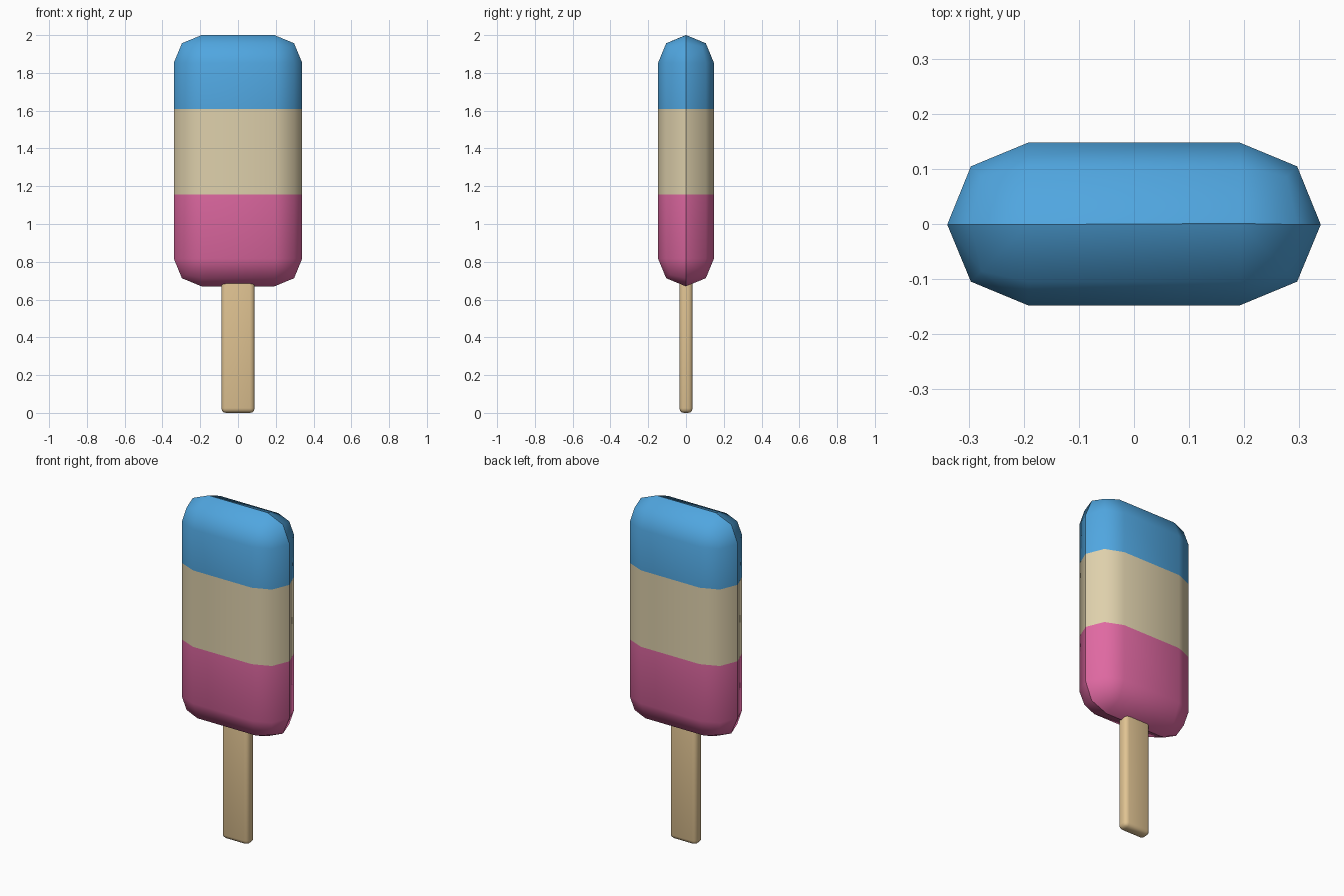
import bpy, bmesh
from mathutils import Matrix, Vector

cube = bpy.data.objects.get("Cube")
if cube:
    bpy.data.objects.remove(cube, do_unlink=True)


def material(name, rgb):
    mat = bpy.data.materials.new(name)
    mat.use_nodes = True
    color = (*rgb, 1)
    mat.diffuse_color = color
    mat.node_tree.nodes["Principled BSDF"].inputs["Base Color"].default_value = color
    return mat


def rounded_box(name, size, low, high, radius, segments, materials, cuts=()):
    """Box from z low to high with rounded edges, split into colour bands at cuts."""
    bm = bmesh.new()
    height = high - low
    place = Matrix.Translation((0, 0, low + height / 2)) @ Matrix.Diagonal((*size, height, 1))
    bmesh.ops.create_cube(bm, size=1, matrix=place)
    bmesh.ops.bevel(bm, geom=bm.edges[:], offset=radius, offset_type='OFFSET',
                    segments=segments, profile=0.5, affect='EDGES')
    bmesh.ops.remove_doubles(bm, verts=bm.verts[:], dist=0.004)
    for z in cuts:
        bmesh.ops.bisect_plane(bm, geom=bm.verts[:] + bm.edges[:] + bm.faces[:],
                               plane_co=Vector((0, 0, z)), plane_no=Vector((0, 0, 1)))
    bmesh.ops.recalc_face_normals(bm, faces=bm.faces[:])
    for face in bm.faces:
        face.smooth = True
        face.material_index = sum(face.calc_center_median().z > z for z in cuts)
    # Crisp seam where the two rounded halves meet
    for edge in bm.edges:
        edge.smooth = not all(abs(v.co.y) < 0.002 for v in edge.verts)
    mesh = bpy.data.meshes.new(name)
    bm.to_mesh(mesh)
    bm.free()
    for mat in materials:
        mesh.materials.append(mat)
    obj = bpy.data.objects.new(name, mesh)
    bpy.context.collection.objects.link(obj)
    return obj


pink = material("strawberry pink", (0.74, 0.14, 0.36))
cream = material("vanilla cream", (0.73, 0.63, 0.41))
blue = material("berry blue", (0.08, 0.38, 0.74))
wood = material("pale wood", (0.75, 0.55, 0.29))

# Frozen body in three flavour bands, fully rounded through its thickness
rounded_box("ice_body", (0.68, 0.296), 0.67, 2.0, 0.147, 2,
            [pink, cream, blue], cuts=(1.155, 1.61))

# Wooden stick, running up inside the body
rounded_box("stick", (0.176, 0.07), 0.0, 0.9, 0.025, 3, [wood])
